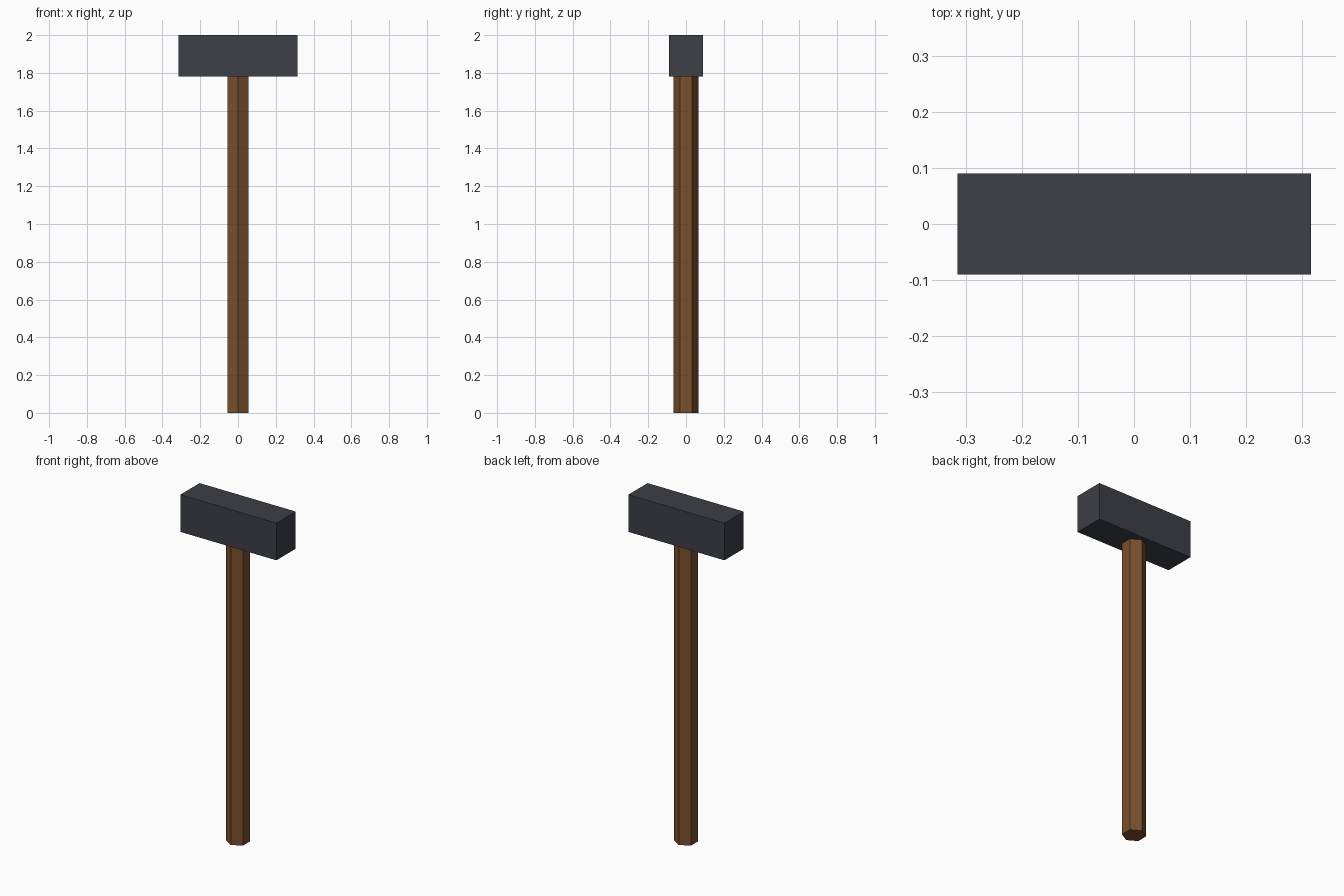
import bpy

if "Cube" in bpy.data.objects:
    bpy.data.objects.remove(bpy.data.objects["Cube"])


def finish(name, color):
    ob = bpy.context.object
    ob.name = name
    bpy.ops.object.transform_apply(location=True, rotation=True, scale=True)
    mat = bpy.data.materials.new(name + "_colour")
    mat.diffuse_color = (*color, 1.0)
    mat.use_nodes = True
    mat.node_tree.nodes["Principled BSDF"].inputs["Base Color"].default_value = mat.diffuse_color
    ob.data.materials.append(mat)
    return ob


HEAD_BOTTOM, TOP = 1.78, 2.0

# Hexagonal wooden handle, corners facing front and back, seated in the head
handle_top = HEAD_BOTTOM + 0.02
bpy.ops.mesh.primitive_cylinder_add(vertices=6, radius=0.065, depth=handle_top,
                                    location=(0, 0, handle_top / 2))
finish("handle", (0.19, 0.08, 0.026))

# Block-shaped iron head
bpy.ops.mesh.primitive_cube_add(size=1, location=(0, 0, (HEAD_BOTTOM + TOP) / 2))
bpy.context.object.scale = (0.63, 0.18, TOP - HEAD_BOTTOM)
finish("hammer_head", (0.047, 0.05, 0.063))
